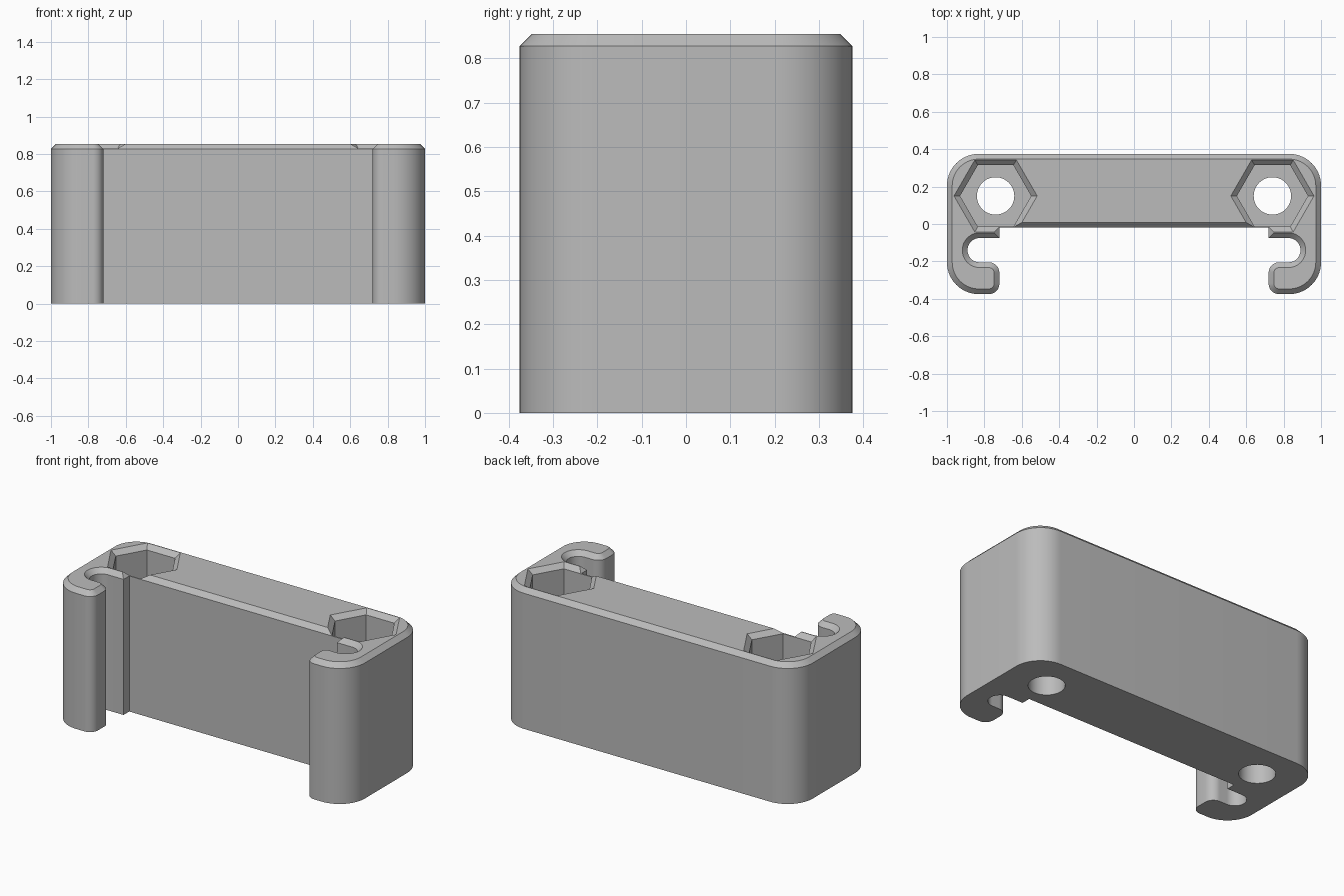
import bpy, bmesh
from math import sin, cos, pi, radians, tan
from mathutils import Vector

if "Cube" in bpy.data.objects:
    bpy.data.objects.remove(bpy.data.objects["Cube"], do_unlink=True)

HEIGHT, CHAMFER = 0.855, 0.028
SHOULDER = HEIGHT - CHAMFER
POCKET_DEPTH = 0.2

grey = bpy.data.materials.new("plain grey")
grey.use_nodes = True
colour = (0.5, 0.5, 0.5, 1)
grey.diffuse_color = colour
grey.node_tree.nodes["Principled BSDF"].inputs["Base Color"].default_value = colour


def arc(cx, cy, r, start, end, steps=14):
    angles = [radians(start + (end - start) * i / steps) for i in range(steps + 1)]
    return [Vector((cx + r * cos(a), cy + r * sin(a))) for a in angles]


def inset(points, d):
    """Mitred inward offset of a counter-clockwise outline."""
    result = []
    for i, p in enumerate(points):
        a = (p - points[i - 1]).normalized()
        b = (points[(i + 1) % len(points)] - p).normalized()
        na, nb = Vector((-a.y, a.x)), Vector((-b.y, b.x))
        result.append(p + (na + nb) * d / (1 + na.dot(nb)))
    return result


def loft(name, layers):
    """Solid through a stack of (outline, z) layers."""
    bm = bmesh.new()
    rings = [[bm.verts.new((p.x, p.y, z)) for p in pts] for pts, z in layers]
    for low, high in zip(rings, rings[1:]):
        for i in range(len(low)):
            j = (i + 1) % len(low)
            bm.faces.new((low[i], low[j], high[j], high[i]))
    bm.faces.new(rings[0][::-1])
    bm.faces.new(rings[-1])
    mesh = bpy.data.meshes.new(name)
    bm.to_mesh(mesh)
    bm.free()
    mesh.materials.append(grey)
    obj = bpy.data.objects.new(name, mesh)
    bpy.context.collection.objects.link(obj)
    return obj


# Half outline: step, cable slot, hook tip, rounded outer corners
half = [Vector((0.72, -0.02)), Vector((0.72, -0.075))]
half += arc(0.825, -0.14, 0.065, 90, -90, 24)
half += arc(0.775, -0.26, 0.055, 90, 180, 10)
half += arc(0.775, -0.32, 0.055, 180, 270, 10)
half += arc(0.83, -0.205, 0.17, 270, 360)
half += arc(0.83, 0.205, 0.17, 0, 90)
outline = half + [Vector((-p.x, p.y)) for p in reversed(half)]

body = loft("clip_body", [(outline, 0), (outline, SHOULDER),
                          (inset(outline, CHAMFER), HEIGHT)])

# Hexagonal nut pockets with flared rims, and round through holes
cutters = []
for side in (-1, 1):
    cx, cy = 0.74 * side, 0.15
    hexagon = arc(cx, cy, 0.19, 0, 300, 5)
    rise = 0.05
    flared = inset(hexagon, -rise)
    cutters.append(loft("pocket_cutter", [(hexagon, HEIGHT - POCKET_DEPTH),
                                          (hexagon, SHOULDER),
                                          (flared, SHOULDER + rise)]))
    circle = arc(cx, cy, 0.1, 0, 352.5, 47)
    cutters.append(loft("hole_cutter", [(circle, -0.1), (circle, HEIGHT + 0.1)]))

bpy.ops.object.select_all(action="DESELECT")
bpy.context.view_layer.objects.active = body
body.select_set(True)
for cutter in cutters:
    cutter.hide_render = True
    mod = body.modifiers.new("cut", "BOOLEAN")
    mod.operation, mod.solver, mod.object = "DIFFERENCE", "EXACT", cutter
    bpy.ops.object.modifier_apply(modifier=mod.name)
    bpy.data.objects.remove(cutter, do_unlink=True)

bpy.ops.object.shade_smooth_by_angle(angle=radians(25))
